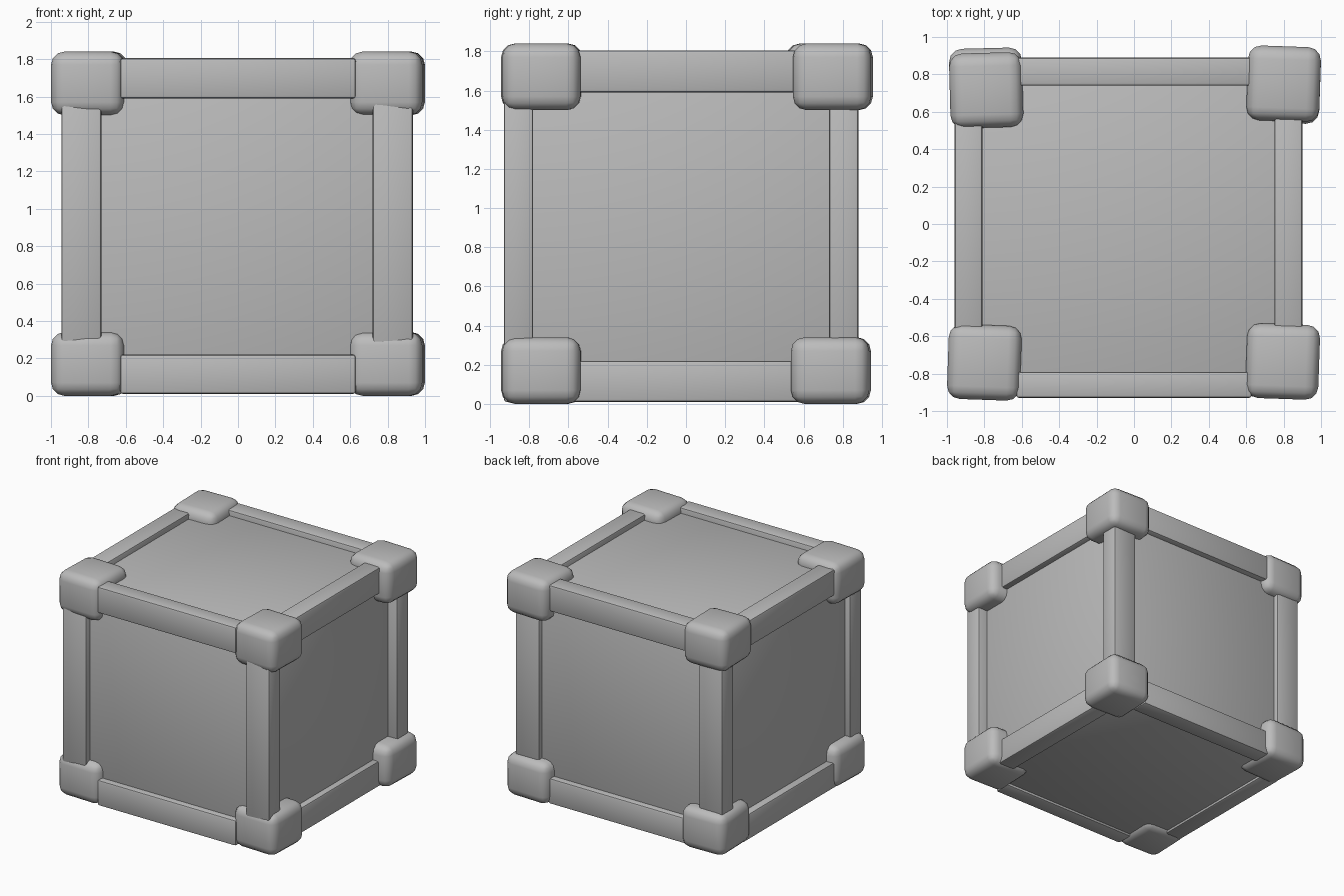
import bpy
import bmesh
import math
from mathutils import Matrix, Vector

cube = bpy.data.objects.get("Cube")
if cube:
    bpy.data.objects.remove(cube, do_unlink=True)

GREY = (0.5, 0.5, 0.5, 1.0)
grey = bpy.data.materials.new("plain_grey")
grey.use_nodes = True
grey.diffuse_color = GREY
grey.node_tree.nodes["Principled BSDF"].inputs["Base Color"].default_value = GREY


def rounded_box(name, low, high, bevel, segments=2, turn=0.0):
    """Box between two corners with rounded edges, turned slightly about z."""
    low, high = Vector(low), Vector(high)
    bm = bmesh.new()
    bmesh.ops.create_cube(bm, size=1)
    bmesh.ops.scale(bm, vec=high - low, verts=bm.verts)
    bmesh.ops.bevel(bm, geom=bm.edges[:], offset=bevel, segments=segments,
                    profile=0.5, affect='EDGES')
    bmesh.ops.rotate(bm, matrix=Matrix.Rotation(math.radians(turn), 3, 'Z'), verts=bm.verts)
    mesh = bpy.data.meshes.new(name)
    bm.to_mesh(mesh)
    bm.free()
    mesh.materials.append(grey)
    obj = bpy.data.objects.new(name, mesh)
    obj.location = (low + high) / 2
    bpy.context.collection.objects.link(obj)
    bpy.ops.object.select_all(action='DESELECT')
    obj.select_set(True)
    bpy.context.view_layer.objects.active = obj
    bpy.ops.object.shade_smooth_by_angle(angle=math.radians(40))
    return obj


# Recessed panels: one solid body
rounded_box("crate_body", (-0.90, -0.88, 0.03), (0.85, 0.84, 1.76), 0.03)

# Horizontal rails around the bottom and the top
SPAN = 0.63
for level, z0, z1 in (("bottom", 0.01, 0.22), ("top", 1.59, 1.805)):
    for side, y0, y1 in (("front", -0.93, -0.79), ("back", 0.74, 0.89)):
        rounded_box(f"{level}_{side}_rail", (-SPAN, y0, z0), (SPAN, y1, z1), 0.015)
    for side, x0, x1 in (("left", 0.75, 0.90), ("right", -0.96, -0.81)):
        rounded_box(f"{level}_{side}_rail", (x0, -SPAN, z0), (x1, SPAN, z1), 0.015)

# Upright posts
for side, x0, x1 in (("left", 0.72, 0.935), ("right", -0.945, -0.73)):
    for end, y0, y1 in (("front", -0.93, -0.78), ("back", 0.73, 0.88)):
        rounded_box(f"{end}_{side}_post", (x0, y0, 0.28), (x1, y1, 1.57), 0.015)

# Chunky corner blocks, each set slightly askew
for level, z0, z1 in (("bottom", 0.0, 0.34), ("top", 1.50, 1.84)):
    for end, side, x, y, turn in (("front", "right", -0.80, -0.74, -2),
                                  ("front", "left", 0.795, -0.735, -2),
                                  ("back", "right", -0.79, 0.715, 1.5),
                                  ("back", "left", 0.80, 0.75, -2)):
        if level == "bottom" and end == "back":
            y = 0.74
        rounded_box(f"{level}_{end}_{side}_corner", (x - 0.195, y - 0.2, z0),
                    (x + 0.195, y + 0.2, z1), 0.07, 3, turn)
